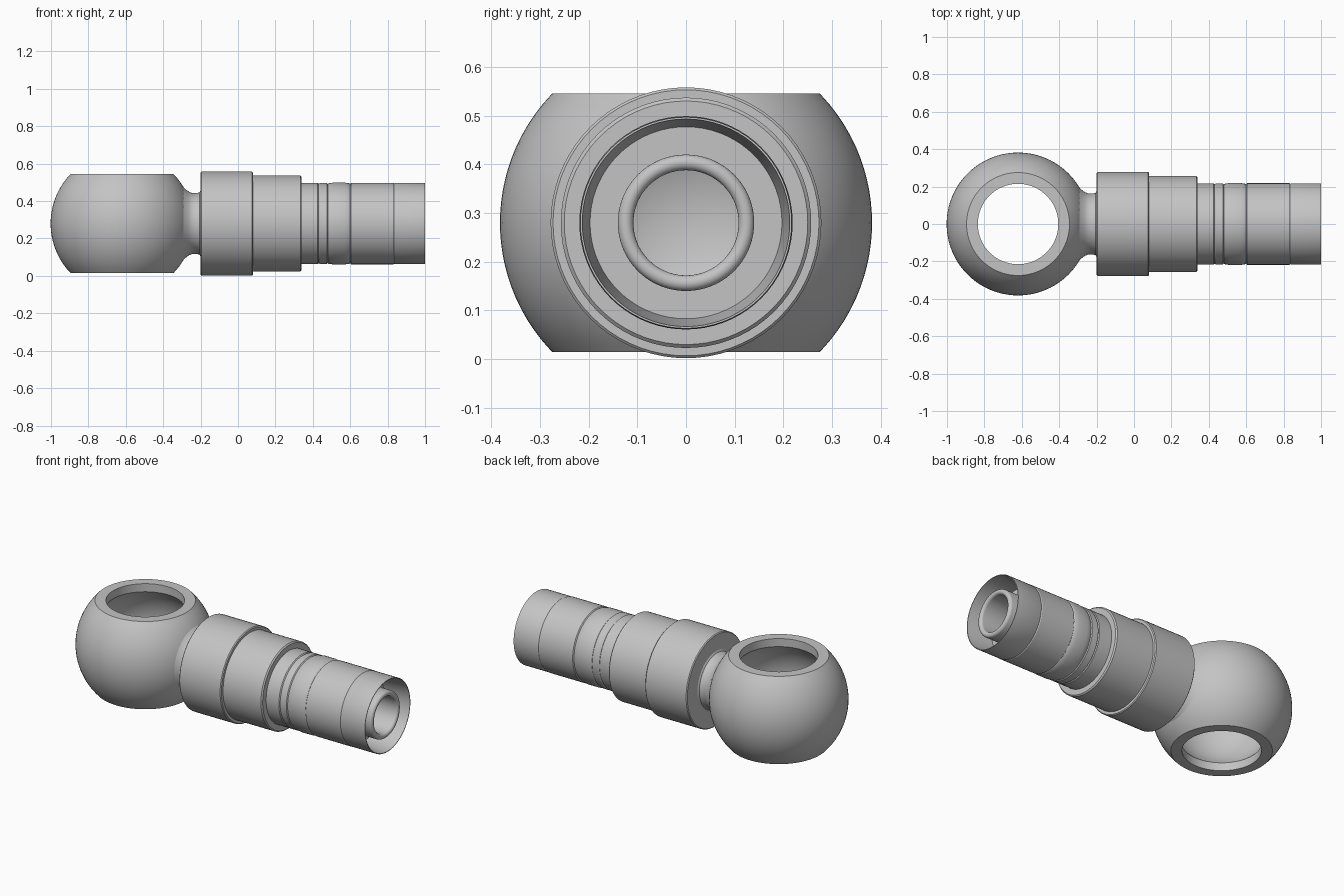
import bpy
import bmesh
from math import pi, sqrt, radians, sin, cos
from mathutils import Matrix, Vector

if "Cube" in bpy.data.objects:
    bpy.data.objects.remove(bpy.data.objects["Cube"], do_unlink=True)

AXIS_Z = 0.28
BALL_X = -0.62

steel = bpy.data.materials.new("grey steel")
steel.use_nodes = True
GREY = (0.55, 0.55, 0.55, 1)
steel.diffuse_color = GREY
steel.node_tree.nodes["Principled BSDF"].inputs["Base Color"].default_value = GREY


def lathe(name, profile, axis, location, steps=72):
    """Revolve a closed (distance along axis, radius) profile."""
    bm = bmesh.new()
    side = Vector((0, 1, 0))
    verts = [bm.verts.new(axis * a + side * r) for a, r in profile]
    edges = [bm.edges.new((v, verts[(i + 1) % len(verts)])) for i, v in enumerate(verts)]
    bmesh.ops.spin(bm, geom=verts + edges, cent=(0, 0, 0), axis=axis,
                   angle=2 * pi, steps=steps, use_merge=True)
    bmesh.ops.remove_doubles(bm, verts=bm.verts, dist=1e-5)
    bmesh.ops.recalc_face_normals(bm, faces=bm.faces)
    mesh = bpy.data.meshes.new(name)
    bm.to_mesh(mesh)
    bm.free()
    mesh.materials.append(steel)
    obj = bpy.data.objects.new(name, mesh)
    obj.location = location
    bpy.context.collection.objects.link(obj)
    return obj


def smooth(obj):
    bpy.ops.object.select_all(action="DESELECT")
    obj.select_set(True)
    bpy.context.view_layer.objects.active = obj
    bpy.ops.object.shade_smooth_by_angle(angle=radians(28))


def zone(radius, half, count):
    """Points of a sphere outline from -half to +half height."""
    heights = [-half + 2 * half * i / count for i in range(count + 1)]
    return [(h, sqrt(radius ** 2 - h ** 2)) for h in heights]


# Hollow ball eye: cut sphere outside, round cavity inside, straight lips
HALF, HOLE = 0.265, 0.215
CAVITY = 0.305
outer = zone(0.382, HALF, 24)
inner = zone(CAVITY, sqrt(CAVITY ** 2 - HOLE ** 2), 20)
ball_profile = outer + [(HALF, HOLE)] + inner[::-1] + [(-HALF, HOLE)]
ball = lathe("ball_eye", ball_profile, Vector((0, 0, 1)), (BALL_X, 0, AXIS_Z), 80)

# Bore cutter opening the ball cavity to the stem
BORE = 0.108
bm = bmesh.new()
bmesh.ops.create_cone(bm, cap_ends=True, segments=72, radius1=BORE, radius2=BORE, depth=0.4,
                      matrix=Matrix.Translation((-0.3, 0, AXIS_Z)) @ Matrix.Rotation(pi / 2, 4, "Y"))
cutter_mesh = bpy.data.meshes.new("bore_cutter")
bm.to_mesh(cutter_mesh)
bm.free()
cutter_mesh.materials.append(steel)
cutter = bpy.data.objects.new("bore_cutter", cutter_mesh)
bpy.context.collection.objects.link(cutter)
cutter.hide_render = True
cutter.hide_set(True)
cut = ball.modifiers.new("bore", "BOOLEAN")
cut.operation = "DIFFERENCE"
cut.solver = "EXACT"
cut.object = cutter
smooth(ball)

# Neck and stepped collar, with a bore all the way through
neck = [(-0.31, BORE), (-0.302, 0.203), (-0.28, 0.183), (-0.262, 0.17), (-0.245, 0.163),
        (-0.217, 0.163), (-0.206, 0.167), (-0.2, 0.177)]
collar = [(-0.2, 0.273), (-0.195, 0.278), (0.075, 0.278), (0.08, 0.273), (0.08, 0.257),
          (0.333, 0.257), (0.34, 0.25), (0.34, 0.217), (0.36, 0.217), (0.36, BORE)]
smooth(lathe("neck_and_collar", neck + collar, Vector((1, 0, 0)), (0, 0, AXIS_Z)))

# Crimped sleeve with shallow grooves and an open, slightly flared mouth
sleeve = [(0.34, BORE), (0.34, 0.217), (0.425, 0.217), (0.43, 0.212), (0.438, 0.217),
          (0.475, 0.217), (0.48, 0.212), (0.485, 0.215), (0.51, 0.219), (0.57, 0.219),
          (0.595, 0.215), (0.6, 0.212), (0.605, 0.218), (0.83, 0.218), (0.835, 0.215),
          (0.84, 0.217), (1.0, 0.217), (1.0, 0.213), (0.84, 0.197), (0.84, BORE)]
smooth(lathe("crimped_sleeve", sleeve, Vector((1, 0, 0)), (0, 0, AXIS_Z)))

# Inner tube with a rounded tip
MID, LIP = 0.124, 0.016
tip = [(0.975 + LIP * sin(a), MID + LIP * cos(a)) for a in [pi * i / 10 for i in range(11)]]
tube = [(0.82, MID + LIP)] + tip + [(0.82, BORE)]
smooth(lathe("inner_tube", tube, Vector((1, 0, 0)), (0, 0, AXIS_Z)))
